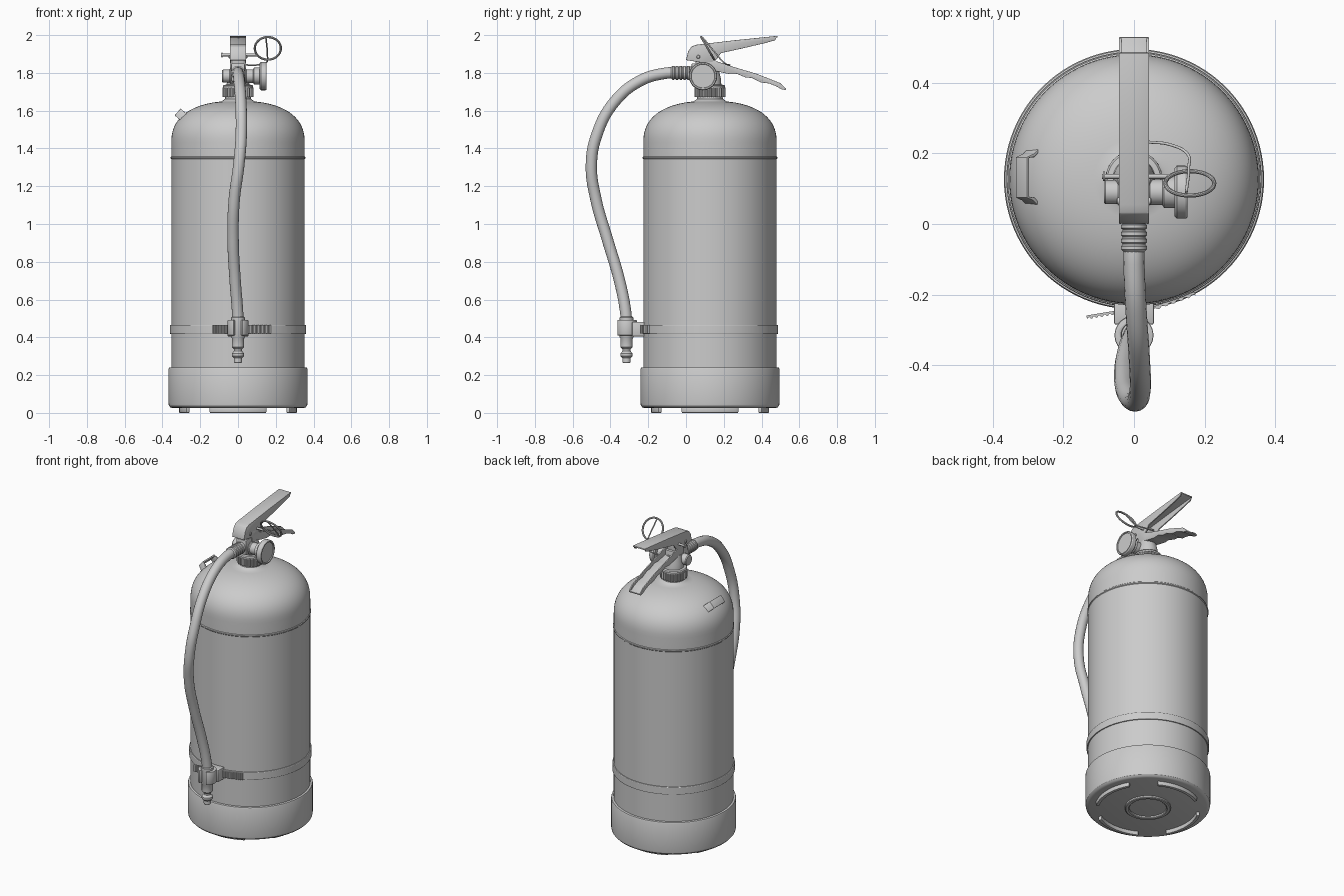
import bpy, bmesh, math
from mathutils import Vector as V

if "Cube" in bpy.data.objects:
    bpy.data.objects.remove(bpy.data.objects["Cube"])

CY = 0.127                      # tank axis in y
X, Y, Z = V((1, 0, 0)), V((0, 1, 0)), V((0, 0, 1))


def finish(name, bm, bevel=0):
    bmesh.ops.remove_doubles(bm, verts=bm.verts, dist=1e-5)
    bmesh.ops.recalc_face_normals(bm, faces=bm.faces)
    me = bpy.data.meshes.new(name)
    bm.to_mesh(me)
    bm.free()
    ob = bpy.data.objects.new(name, me)
    bpy.context.collection.objects.link(ob)
    if bevel:
        m = ob.modifiers.new("bevel", 'BEVEL')
        m.width, m.segments, m.limit_method = bevel, 2, 'ANGLE'
    return ob


def lathe(name, profile, loc, axis=Z, segs=64):
    """Spin (radius, height) points about an axis through loc."""
    bm = bmesh.new()
    q = Z.rotation_difference(axis)
    loc = V(loc)
    vs = [bm.verts.new(loc + q @ V((r, 0, h))) for r, h in profile]
    es = [bm.edges.new(p) for p in zip(vs, vs[1:])]
    bmesh.ops.spin(bm, geom=vs + es, cent=loc, axis=axis, angle=2 * math.pi, steps=segs)
    bmesh.ops.dissolve_degenerate(bm, dist=1e-6, edges=bm.edges)
    return finish(name, bm)


def prism(name, pts, lo, hi, o=(0, 0, 0), u=X, v=Y, w=Z, bevel=0):
    """Extrude a polygon in the u-v plane from lo to hi along w."""
    bm = bmesh.new()
    o = V(o)
    a, b = [[bm.verts.new(o + u * p + v * q + w * t) for p, q in pts] for t in (lo, hi)]
    bm.faces.new(a)
    bm.faces.new(b)
    n = len(pts)
    for i in range(n):
        bm.faces.new((a[i], a[(i + 1) % n], b[(i + 1) % n], b[i]))
    return finish(name, bm, bevel)


def arc(cx, cy, r, a0, a1, n=20):
    return [(cx + r * math.cos(math.radians(a0 + (a1 - a0) * i / n)),
             cy + r * math.sin(math.radians(a0 + (a1 - a0) * i / n))) for i in range(n + 1)]


def sector(cx, cy, r0, r1, a0, a1, n=20):
    return arc(cx, cy, r1, a0, a1, n) + arc(cx, cy, r0, a1, a0, n)


def strip(path, t):
    """Thicken an open 2D path by t to its right side."""
    off = []
    for i, p in enumerate(path):
        a, b = V(path[max(i - 1, 0)]), V(path[min(i + 1, len(path) - 1)])
        d = (b - a).normalized()
        off.append((p[0] + d.y * t, p[1] - d.x * t))
    return path + off[::-1]


def box(name, x, y, z, bevel=0.005):
    return prism(name, [(x[0], y[0]), (x[1], y[0]), (x[1], y[1]), (x[0], y[1])], *z, bevel=bevel)


def tube(name, pts, r, res=12):
    cu = bpy.data.curves.new(name, 'CURVE')
    cu.dimensions, cu.bevel_depth, cu.bevel_resolution = '3D', r, 6
    cu.resolution_u, cu.use_fill_caps = res, True
    s = cu.splines.new('BEZIER')
    s.bezier_points.add(len(pts) - 1)
    for b, p in zip(s.bezier_points, pts):
        b.co = p
        b.handle_left_type = b.handle_right_type = 'AUTO'
    ob = bpy.data.objects.new(name, cu)
    bpy.context.collection.objects.link(ob)
    return ob


# Tank: straight wall, seam bead, superellipse shoulder, neck
dome = []
for i in range(25):
    a = math.radians(90 * i / 24)
    r = 0.353 * math.cos(a) ** 0.833 if i < 24 else 0
    if r > 0.09:
        dome.append((r, 1.43 + 0.222 * math.sin(a) ** 0.833))
lathe("tank", [(0, 0.1), (0.353, 0.1), (0.353, 1.343), (0.357, 1.347), (0.357, 1.353), (0.353, 1.357)]
      + dome + [(0.08, 1.654), (0.068, 1.662), (0.066, 1.70), (0, 1.70)], (0, CY, 0), segs=96)

# Base skirt, centre ring and four curved feet
lathe("base_skirt", [(0, 0.025), (0.345, 0.025), (0.358, 0.029), (0.366, 0.038), (0.368, 0.05),
                     (0.368, 0.232), (0.365, 0.239), (0.358, 0.241), (0.35, 0.241)], (0, CY, 0), segs=96)
lathe("base_centre_ring", [(0.11, 0.03), (0.11, 0.016), (0.115, 0.012), (0.13, 0.012), (0.135, 0.016),
                           (0.135, 0.03)], (0, CY, 0))
for k in range(4):
    prism(f"base_foot_{k}", sector(0, CY, 0.292, 0.312, 90 * k - 29, 90 * k + 29), 0, 0.03, bevel=0.004)

# Strap band with two serrated tails
lathe("strap_band", [(0.35, 0.418), (0.359, 0.418), (0.361, 0.421), (0.361, 0.463), (0.359, 0.466),
                     (0.35, 0.466)], (0, CY, 0), segs=96)
for name, a, b in (("strap_tail_left", (-0.045, -0.248), (-0.134, -0.263)),
                   ("strap_tail_right", (0.045, -0.242), (0.172, -0.196))):
    a, b = V(a), V(b)
    d = (b - a).normalized()
    n = V((d.y, -d.x)) if d.x > 0 else V((-d.y, d.x))
    top, low, N = [], [], 24
    for i in range(N + 1):
        c = a.lerp(b, i / N)
        top.append(tuple(c + n * (0.007 if i % 4 < 2 else 0.002)))
        low.append(tuple(c - n * 0.004))
    prism(name, top + low[::-1], 0.42, 0.464)

# Hose clip on the strap, gripping the nozzle
NY = -0.315
box("clip_block", (-0.056, 0.056), (-0.285, -0.215), (0.405, 0.482))
prism("clip_jaw", sector(0, NY, 0.036, 0.055, -65, 245, 36), 0.41, 0.492, bevel=0.004)
lathe("nozzle", [(0, 0.51), (0.03, 0.51), (0.036, 0.505), (0.036, 0.40), (0.033, 0.395), (0.033, 0.35),
                 (0.021, 0.338), (0.021, 0.328), (0.033, 0.315), (0.033, 0.302), (0.022, 0.29),
                 (0.022, 0.27), (0.018, 0.264), (0.012, 0.264), (0.012, 0.29), (0, 0.29)],
      (0, NY, 0), segs=32)

# Hose
tube("hose", [(0, -0.04, 1.80), (0, -0.11, 1.798), (0.006, -0.245, 1.757), (0.015, -0.38, 1.645),
              (0.017, -0.473, 1.47), (0.004, -0.501, 1.31), (-0.02, -0.476, 1.127), (-0.026, -0.415, 0.915),
              (-0.015, -0.352, 0.70), (-0.002, -0.319, 0.53), (0, NY, 0.47)], 0.03)

# Hose ferrule with ribs
ribs = [(0, -0.05), (0.033, -0.05)]
for i in range(5):
    t = -0.02 + i * 0.02
    ribs += [(0.033, t), (0.037, t + 0.003), (0.037, t + 0.012), (0.033, t + 0.015)]
lathe("hose_ferrule", ribs + [(0.029, 0.08), (0, 0.08)], (0, 0, 1.80), -Y, 32)

# Valve: ribbed collar, column, core and side stub
knurl = []
for i in range(96):
    r = 0.081 if i % 4 < 2 else 0.076
    knurl.append((r * math.cos(i * math.pi / 48), CY + r * math.sin(i * math.pi / 48)))
prism("neck_collar", knurl, 1.672, 1.722)
lathe("collar_cap", [(0, 1.72), (0.08, 1.72), (0.08, 1.73), (0.075, 1.736), (0.06, 1.738), (0.058, 1.77),
                     (0.045, 1.82), (0, 1.82)], (0, CY, 0), segs=48)
box("valve_core", (-0.036, 0.036), (0.03, 0.165), (1.755, 1.85))
box("lever_mount", (-0.03, 0.03), (0.05, 0.15), (1.83, 1.915))
lathe("side_stub", [(0, -0.085), (0.03, -0.085), (0.034, -0.08), (0.034, -0.045), (0.042, -0.04),
                    (0.042, 0.04), (0.036, 0.045), (0.036, 0.08), (0.045, 0.085), (0.045, 0.12), (0, 0.12)],
      (0, 0.09, 1.783), X, 40)
lathe("gauge", [(0, 0.115), (0.068, 0.115), (0.075, 0.121), (0.075, 0.146), (0.071, 0.152), (0.064, 0.152),
                (0.062, 0.147), (0, 0.147)], (0, 0.09, 1.783), X, 48)

# Upper lever: channel open downwards
yz = dict(u=Y, v=Z, w=X)
upper = [(0.0, 1.868), (0.012, 1.915), (0.03, 1.94), (0.055, 1.949), (0.25, 1.972), (0.484, 1.996)]
prism("upper_lever_plate", strip(upper, 0.009), -0.043, 0.043, bevel=0.003, **yz)
up_side = upper + [(0.472, 1.973), (0.42, 1.958), (0.30, 1.93), (0.185, 1.905), (0.165, 1.875),
                   (0.14, 1.857), (0.08, 1.855)]
# Lower handle: channel open upwards with a finger-shaped underside
lower = [(0.15, 1.812), (0.19, 1.802), (0.235, 1.793), (0.27, 1.795), (0.315, 1.776), (0.35, 1.773),
         (0.395, 1.75), (0.44, 1.744), (0.48, 1.728), (0.505, 1.713), (0.528, 1.71)]
prism("lower_handle_plate", strip(lower, -0.009), -0.043, 0.043, bevel=0.003, **yz)
lo_side = lower + [(0.525, 1.722), (0.497, 1.747), (0.375, 1.795), (0.25, 1.832), (0.165, 1.86),
                   (0.12, 1.89), (0.085, 1.89), (0.085, 1.82)]
for s, tag in ((-1, "left"), (1, "right")):
    lo, hi = sorted((s * 0.043, s * 0.035))
    prism("upper_lever_side_" + tag, up_side, lo, hi, bevel=0.002, **yz)
    prism("lower_handle_side_" + tag, lo_side, lo, hi, bevel=0.002, **yz)
    lathe("pivot_rivet_" + tag, [(0.01, 0.03), (0.01, 0.046), (0.007, 0.049), (0, 0.049)],
          (0, 0.065, 1.885), X * s, 16)

# Safety pin, pull ring and tether
lathe("safety_pin", [(0, -0.09), (0.007, -0.09), (0.007, 0.1), (0, 0.1)], (0, 0.135, 1.895), X, 16)
lathe("pin_head", [(0, -0.088), (0.014, -0.088), (0.014, -0.082), (0, -0.082)], (0, 0.135, 1.895), X, 16)
bpy.ops.mesh.primitive_torus_add(major_radius=0.069, minor_radius=0.006, major_segments=48, minor_segments=10,
                                 location=(0.158, 0.115, 1.93), rotation=(math.radians(120), 0, 0))
bpy.context.object.name = "pull_ring"
tube("tether", [(0.04, 0.232, 1.842), (0.10, 0.225, 1.842), (0.15, 0.20, 1.855), (0.155, 0.16, 1.90),
                (0.148, 0.09, 1.985)], 0.004, 8)

# Bent bracket on the left shoulder
raised = [(-0.115, 0.004), (-0.085, 0.004), (-0.066, 0.03), (-0.057, 0.055)]
raised += [(-a, b) for a, b in raised[::-1]]
prism("shoulder_bracket", strip(raised, 0.01), -0.024, 0.024, o=(-0.278, 0.132, 1.557),
      u=Y, v=V((-0.75, 0, 0.66)), w=V((0.66, 0, 0.75)), bevel=0.002)

# Smooth shading with sharp edges kept
bpy.ops.object.select_all(action='DESELECT')
for ob in bpy.context.scene.objects:
    ob.select_set(True)
    bpy.context.view_layer.objects.active = ob
bpy.ops.object.convert(target='MESH')
bpy.ops.object.shade_smooth_by_angle(angle=math.radians(32))
